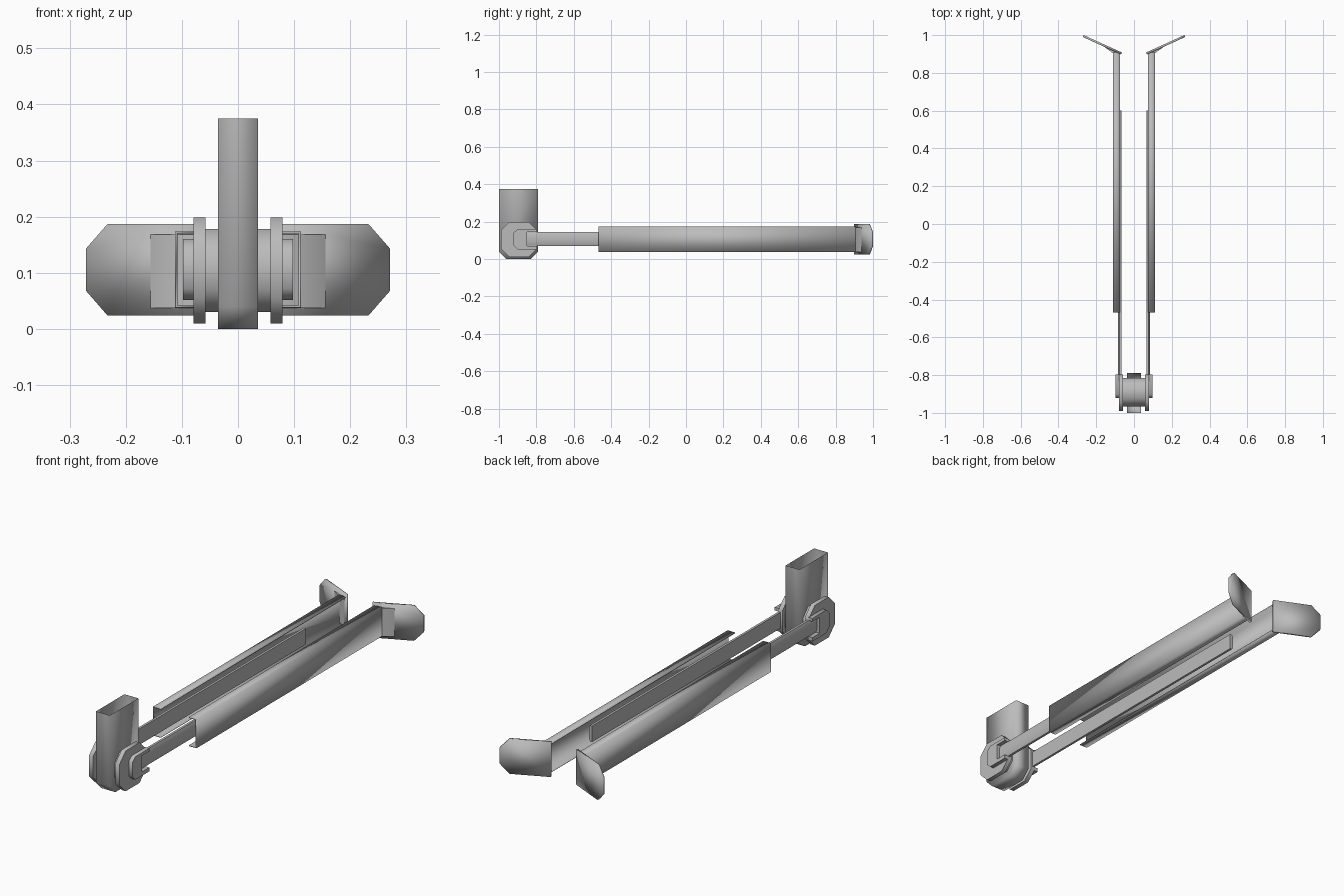
import bpy
import bmesh
from mathutils import Vector

cube = bpy.data.objects.get("Cube")
if cube:
    bpy.data.objects.remove(cube, do_unlink=True)

grey = bpy.data.materials.new("light grey metal")
grey.use_nodes = True
grey.diffuse_color = (0.5, 0.5, 0.5, 1)
grey.node_tree.nodes["Principled BSDF"].inputs["Base Color"].default_value = (0.5, 0.5, 0.5, 1)


def prism(name, profile, offset, open_start=False, open_end=False, angle=180):
    """Extrude a closed 3D profile by an offset, optionally leaving ends open."""
    bm = bmesh.new()
    offset = Vector(offset)
    a = [bm.verts.new(p) for p in profile]
    b = [bm.verts.new(Vector(p) + offset) for p in profile]
    n = len(a)
    for i in range(n):
        j = (i + 1) % n
        bm.faces.new((a[i], a[j], b[j], b[i]))
    if not open_start:
        bm.faces.new(a[::-1])
    if not open_end:
        bm.faces.new(b)
    bmesh.ops.recalc_face_normals(bm, faces=bm.faces)
    mesh = bpy.data.meshes.new(name)
    bm.to_mesh(mesh)
    bm.free()
    mesh.materials.append(grey)
    obj = bpy.data.objects.new(name, mesh)
    bpy.context.collection.objects.link(obj)
    bpy.ops.object.select_all(action='DESELECT')
    obj.select_set(True)
    bpy.context.view_layer.objects.active = obj
    if angle >= 180:
        bpy.ops.object.shade_smooth()
    else:
        bpy.ops.object.shade_smooth_by_angle(angle=angle * 3.14159 / 180)
    return obj


def mirrored(obj):
    """Repeat a part on the other side of the centre plane."""
    mod = obj.modifiers.new("mirror", 'MIRROR')
    mod.use_axis[0] = True
    return obj


def octagon(x, y0, y1, z0, z1, c):
    return [(x, y0 + c, z0), (x, y1 - c, z0), (x, y1, z0 + c), (x, y1, z1 - c),
            (x, y1 - c, z1), (x, y0 + c, z1), (x, y0, z1 - c), (x, y0, z0 + c)]


# Hollow upright post with a chamfered foot, open at the top
post = [(-0.036, y, z) for y, z in
        [(-1, 0.375), (-1, 0.04), (-0.96, 0), (-0.83, 0), (-0.79, 0.04), (-0.79, 0.375)]]
post_obj = prism("post", post, (0.072, 0, 0), angle=100)
bm = bmesh.new()
bm.from_mesh(post_obj.data)
top = [f for f in bm.faces if f.calc_center_median().z > 0.37]
bmesh.ops.delete(bm, geom=top, context='FACES')
bm.to_mesh(post_obj.data)
bm.free()

# Pivot hub through the post, with a flange on each side
prism("hub", octagon(-0.06, -0.965, -0.815, 0.03, 0.178, 0.04), (0.12, 0, 0), angle=60)
mirrored(prism("flange", octagon(0.058, -0.99, -0.797, 0.01, 0.199, 0.045),
               (0.021, 0, 0), angle=60))

# U-shaped clevis that holds the start of each slider
clevis = [(-0.797, 0.052), (-0.797, 0.07), (-0.85, 0.07), (-0.85, 0.145), (-0.797, 0.145),
          (-0.797, 0.16), (-0.9, 0.16), (-0.922, 0.14), (-0.922, 0.072), (-0.9, 0.052)]
mirrored(prism("clevis", [(0.076, y, z) for y, z in clevis], (0.022, 0, 0), angle=60))

# Flat slider bar running inside the channel
slider = [(0.067, 0.07), (0.078, 0.07), (0.084, 0.085), (0.084, 0.13), (0.078, 0.145), (0.067, 0.145)]
mirrored(prism("slider", [(x, -0.85, z) for x, z in slider], (0, 1.45, 0), angle=60))

# C-shaped channel, open toward the centre
channel = [(0.073, 0.038), (0.112, 0.038), (0.112, 0.174), (0.073, 0.174),
           (0.073, 0.17), (0.108, 0.17), (0.108, 0.042), (0.073, 0.042)]
mirrored(prism("channel", [(x, -0.468, z) for x, z in channel], (0, 1.375, 0), angle=100))

# Angled wedge joining each channel to its foot
wedge = [(0.078, 0.9), (0.112, 0.905), (0.156, 0.937), (0.15, 0.942), (0.085, 0.912)]
mirrored(prism("wedge_bracket", [(x, y, 0.037) for x, y in wedge], (0, 0, 0.131), angle=60))

# Splayed foot plate with clipped outer corners
start, span = Vector((0.064, 0.908)), Vector((0.202, 0.092))
foot = [(0, 0.024), (0.81, 0.024), (1, 0.068), (1, 0.143), (0.81, 0.187), (0, 0.187)]
foot_points = [(start.x + span.x * t, start.y + span.y * t, z) for t, z in foot]
mirrored(prism("foot_plate", foot_points, (0.005, -0.01, 0), angle=100))
